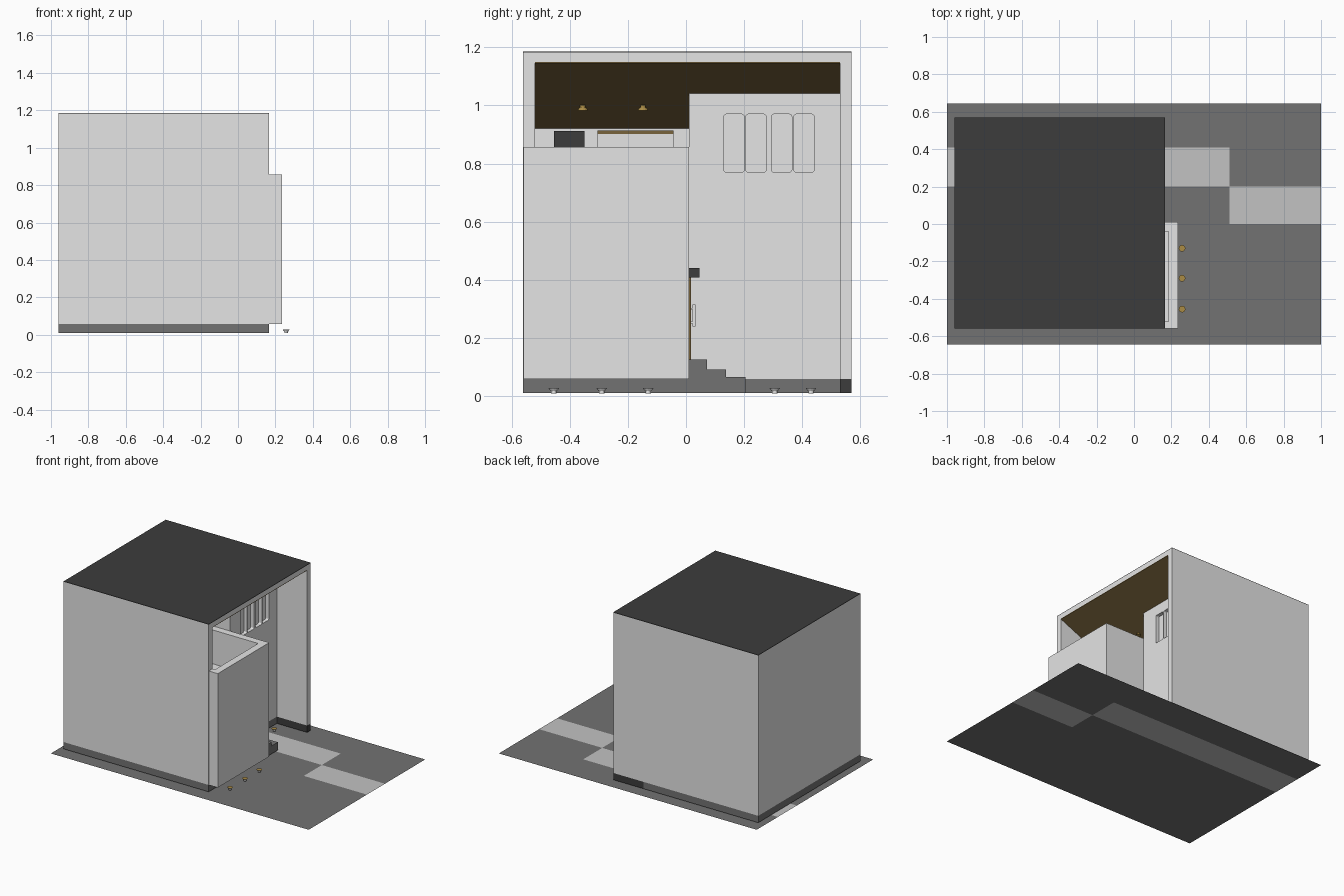
import bpy, bmesh, math
from mathutils import Matrix, Vector

if "Cube" in bpy.data.objects:
    bpy.data.objects.remove(bpy.data.objects["Cube"])


def material(name, rgb):
    m = bpy.data.materials.new(name)
    m.diffuse_color = (*rgb, 1)
    m.use_nodes = True
    m.node_tree.nodes["Principled BSDF"].inputs["Base Color"].default_value = m.diffuse_color
    return m


WALL = material("off_white", (0.78, 0.78, 0.78))
DARK = material("dark_grey", (0.17, 0.17, 0.17))
PAVE = material("path_grey", (0.54, 0.54, 0.54))
BLACK = material("near_black", (0.045, 0.045, 0.045))
BROWN = material("wood_brown", (0.19, 0.125, 0.045))
GOLD = material("lamp_gold", (0.40, 0.26, 0.06))


def finish(name, bm, *mats):
    me = bpy.data.meshes.new(name)
    bm.to_mesh(me)
    bm.free()
    for m in mats:
        me.materials.append(m)
    ob = bpy.data.objects.new(name, me)
    bpy.context.collection.objects.link(ob)
    return ob


def prism(name, profile, y0, y1, mat):
    """Extrude an x-z profile along y."""
    bm = bmesh.new()
    f = bm.faces.new([bm.verts.new((x, y0, z)) for x, z in profile])
    ext = bmesh.ops.extrude_face_region(bm, geom=[f])["geom"]
    verts = [v for v in ext if isinstance(v, bmesh.types.BMVert)]
    bmesh.ops.translate(bm, verts=verts, vec=(0, y1 - y0, 0))
    bmesh.ops.recalc_face_normals(bm, faces=bm.faces)
    return finish(name, bm, mat)


def box(name, x, y, z, mat):
    return prism(name, [(x[0], z[0]), (x[1], z[0]), (x[1], z[1]), (x[0], z[1])], y[0], y[1], mat)


def cut(ob, cutter):
    mod = ob.modifiers.new("cut", "BOOLEAN")
    mod.operation = "DIFFERENCE"
    mod.solver = "EXACT"
    mod.object = cutter
    cutter.hide_render = True
    cutter.hide_viewport = True


# Key positions
X0, XR, XW, XF, XB = -0.96, 0.165, 0.235, -0.07, -0.34   # back, roof edge, wing, facade, balcony wall
Y0, Y1, YM = -0.56, 0.57, 0.01
ZB, ZW, ZT = 0.058, 0.857, 1.185
SLOPE = (1.15 - 0.925) / (XR - XB)

# Ground sheet with the stepped path set into it
bm = bmesh.new()
for x0, x1, y0, y1, idx in [
        (-1, 1, -0.645, 0, 0), (-1, 0.51, 0, 0.2, 0), (0.51, 1, 0.2, 0.41, 0),
        (-1, 1, 0.41, 0.645, 0), (-1, 0.51, 0.2, 0.41, 1), (0.51, 1, 0, 0.2, 1)]:
    f = bm.faces.new([bm.verts.new(p) for p in
                      ((x0, y0, 0), (x1, y0, 0), (x1, y1, 0), (x0, y1, 0))])
    f.material_index = idx
finish("ground_and_path", bm, DARK, PAVE)

# Plinth
box("plinth_back", (X0, XF), (Y0, Y1), (0.01, ZB), DARK)
box("plinth_wing", (XF, XR), (Y0, YM), (0.01, ZB), DARK)
box("plinth_side_wall", (XF, XR), (0.53, Y1), (0.01, ZB), BLACK)

# Main shell, hollowed under a sloping soffit
shell = box("main_shell", (X0, XR), (Y0, Y1), (ZB, ZT - 0.003), WALL)
hollow = prism("shell_cutter", [(XB, 0), (0.4, 0), (0.4, 1.15), (XR, 1.15), (XB, 0.925)],
               -0.52, 0.53, WALL)
cut(shell, hollow)
box("roof_cover", (X0, XR), (Y0, Y1), (ZT - 0.003, ZT), BLACK)
prism("soffit_boards", [(XB, 0.925), (XR, 1.15), (XR, 1.146), (XB, 0.921)], -0.52, 0.53, BROWN)

# Entrance facade with four recessed windows
facade = prism("entrance_facade", [(XB, ZB), (XF, ZB), (XF, 1.044), (XB, 0.924)], YM, 0.53, WALL)
for i, y in enumerate((0.13, 0.206, 0.294, 0.371)):
    c = box(f"window_cutter_{i + 1}", (XF - 0.025, XF + 0.05), (y, y + 0.07), (0.77, 0.97), WALL)
    bm = bmesh.new()
    bm.from_mesh(c.data)
    long_edges = [e for e in bm.edges
                  if abs(e.verts[0].co.x - e.verts[1].co.x) > 0.01]
    bmesh.ops.bevel(bm, geom=long_edges, offset=0.009, segments=3, profile=0.5, affect="EDGES")
    bm.to_mesh(c.data)
    bm.free()
    cut(facade, c)

# Wing with balcony pocket
wing = box("wing", (XB, XW), (Y0 + 0.0005, YM), (ZB, ZW), WALL)
pocket = box("balcony_cutter", (XB - 0.05, XW - 0.05), (-0.52, YM - 0.05), (0.62, 1.0), WALL)
cut(wing, pocket)

# Balcony door and window on the balcony back wall
box("balcony_door", (XB, XB + 0.008), (-0.455, -0.35), (0.62, 0.912), BLACK)
box("balcony_window", (XB, XB + 0.008), (-0.305, -0.043), (0.68, 0.902), WALL)
box("balcony_window_head", (XB, XB + 0.009), (-0.305, -0.043), (0.902, 0.914), BROWN)

# Entrance steps, door, canopy and handle
for i, (y0, y1, h) in enumerate([(YM, 0.072, 0.125), (0.072, 0.138, 0.092), (0.138, 0.205, 0.066)]):
    box(f"step_{i + 1}", (XF, XR), (y0, y1), (0.01, h), DARK)
box("entrance_door", (-0.01, 0.105), (YM, YM + 0.007), (0.125, 0.41), BROWN)
box("door_canopy", (-0.02, 0.115), (YM, 0.046), (0.408, 0.44), BLACK)
box("door_handle", (0.08, 0.09), (0.022, 0.032), (0.24, 0.315), WALL)
for i, z in enumerate((0.253, 0.3)):
    box(f"handle_mount_{i + 1}", (0.082, 0.088), (YM, 0.023), (z - 0.003, z + 0.003), WALL)


def lamp(name, loc, direction, body):
    """Small flared spotlight: stem, flared head and a gold lens facing `direction`."""
    bm = bmesh.new()
    for r1, r2, z0, z1 in ((0.009, 0.009, 0, 0.01), (0.011, 0.018, 0.008, 0.018)):
        bmesh.ops.create_cone(bm, cap_ends=True, segments=12, radius1=r1, radius2=r2,
                              depth=z1 - z0, matrix=Matrix.Translation((0, 0, (z0 + z1) / 2)))
    for f in bm.faces:
        f.material_index = 1 if f.normal.z > 0.9 else 0
    rot = Vector((0, 0, 1)).rotation_difference(Vector(direction)).to_matrix().to_4x4()
    bm.transform(Matrix.Translation(loc) @ rot)
    return finish(name, bm, body, GOLD)


# Ground lamps and soffit lamps
for i, (x, y) in enumerate([(0.257, -0.455), (0.257, -0.29), (0.257, -0.13),
                            (-0.02, 0.305), (-0.02, 0.43)]):
    lamp(f"ground_lamp_{i + 1}", (x, y, 0.009), (0, 0, 1), WALL)
for i, y in enumerate((-0.355, -0.148)):
    x = -0.16
    lamp(f"soffit_lamp_{i + 1}", (x, y, 1.146 + SLOPE * (x - XR)), (0, 0, -1), GOLD)
